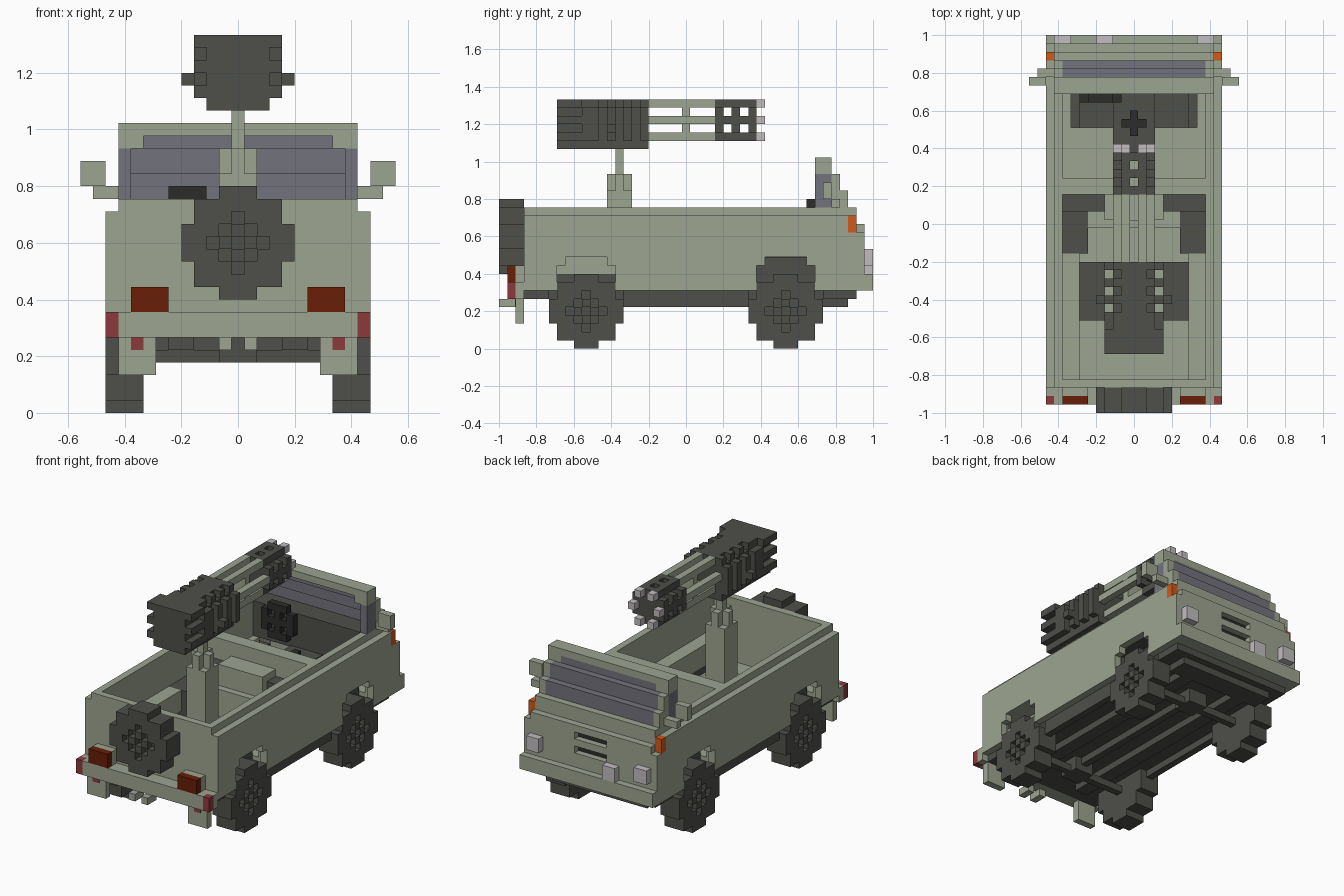
import bpy, bmesh

if "Cube" in bpy.data.objects:
    bpy.data.objects.remove(bpy.data.objects["Cube"], do_unlink=True)

V = 2 / 45  # size of one block


def material(name, r, g, b):
    m = bpy.data.materials.new(name)
    m.use_nodes = True
    m.diffuse_color = (r, g, b, 1)
    bsdf = m.node_tree.nodes["Principled BSDF"]
    bsdf.inputs["Base Color"].default_value = (r, g, b, 1)
    bsdf.inputs["Roughness"].default_value = 0.9
    return m


GREEN = material("army green", 0.34, 0.375, 0.285)
DARK = material("dark grey", 0.077, 0.077, 0.068)
BLACK = material("black", 0.025, 0.025, 0.024)
GLASS = material("tinted glass", 0.17, 0.17, 0.2)
BROWN = material("tail light brown", 0.14, 0.013, 0.002)
RED = material("red", 0.26, 0.042, 0.048)
ORANGE = material("orange", 0.64, 0.1, 0.01)
WHITE = material("pale grey", 0.54, 0.51, 0.53)


def finish(name, mat, bm):
    me = bpy.data.meshes.new(name)
    bm.to_mesh(me)
    bm.free()
    me.materials.append(mat)
    ob = bpy.data.objects.new(name, me)
    bpy.context.collection.objects.link(ob)
    return ob


def part(name, mat, *boxes, mirror=False):
    """Join boxes (x0, x1, y0, y1, z0, z1) in blocks; y counts from the rear."""
    bm = bmesh.new()
    for x0, x1, y0, y1, z0, z1 in boxes:
        for a, b in ((x0, x1), (-x1, -x0)) if mirror else ((x0, x1),):
            vs = bmesh.ops.create_cube(bm, size=1)["verts"]
            for v in vs:
                v.co.x = ((a + b) / 2 + v.co.x * (b - a)) * V
                v.co.y = ((y0 + y1) / 2 + v.co.y * (y1 - y0) - 22.5) * V
                v.co.z = ((z0 + z1) / 2 + v.co.z * (z1 - z0)) * V
    return finish(name, mat, bm)


HALF = [1, 3, 3, 4, 4, 4, 3, 3, 1]  # half width of each wheel row


def wheel(name, place):
    """Blocky wheel, three blocks thick, with a chequered sunken hub outside."""
    cells = set()
    for k in range(3):
        for i in range(-4, 5):
            for j in range(-4, 5):
                hub = abs(i) + abs(j) <= 2 and (i + j) % 2 == 0
                if abs(i) <= HALF[j + 4] and not (k == 2 and hub):
                    cells.add((i, j, k))
    ob = part(name, DARK, *[place(*c) for c in cells])
    # weld the blocks and drop the faces hidden between them
    bm = bmesh.new()
    bm.from_mesh(ob.data)
    bmesh.ops.remove_doubles(bm, verts=bm.verts, dist=V * 0.01)
    seen = {}
    for f in bm.faces:
        key = tuple(round(c / V * 2) for c in f.calc_center_median())
        seen.setdefault(key, []).append(f)
    inner = [f for fs in seen.values() if len(fs) > 1 for f in fs]
    bmesh.ops.delete(bm, geom=inner, context='FACES')
    bm.to_mesh(ob.data)
    bm.free()


# Road wheels and spare
for axle, yc in (("rear", 10), ("front", 34)):
    wheel(axle + "_left_wheel", lambda i, j, k: (7.5 + k, 8.5 + k, yc + i, yc + i + 1, j + 4, j + 5))
    wheel(axle + "_right_wheel", lambda i, j, k: (-8.5 - k, -7.5 - k, yc + i, yc + i + 1, j + 4, j + 5))
wheel("spare_wheel", lambda i, j, k: (i - .5, i + .5, 2 - k, 3 - k, j + 13, j + 14))

# Body sides with stepped wheel arches
side = [(9.5, 10.5, 3, 42, 11, 16), (9.5, 10.5, 42, 43, 11, 14)]
for lo, hi, inset in ((7, 10, 1), (10, 11, 2)):
    for a, b in ((3, 6 + inset), (15 - inset, 30 + inset), (39 - inset, 43)):
        side.append((9.5, 10.5, a, b, lo, hi))
part("body_sides", GREEN, *side, mirror=True)
part("side_rims", GREEN, (8.5, 9.5, 3, 43, 11, 17), (8.5, 9.5, 15, 30, 7, 11),
     (8.5, 9.5, 3, 6, 7, 11), (8.5, 9.5, 39, 43, 7, 11), mirror=True)
part("rear_panel", GREEN, (-8.5, 8.5, 3, 4, 7, 17))
part("cross_beam", GREEN, (-8.5, 8.5, 26, 28, 8, 17))

# Nose with two slots cut through the outer layer
part("front_panel", GREEN, (-8.5, 8.5, 42, 43, 7, 17), (-10.5, 10.5, 43, 44, 9, 11),
     (-10.5, -2.5, 43, 44, 11, 14), (2.5, 10.5, 43, 44, 11, 14),
     (-2.5, 2.5, 43, 44, 12, 13), (-9.5, 9.5, 43, 44, 14, 15))
part("grille_slots", BLACK, (-2.5, 2.5, 43, 43.1, 11, 12), (-2.5, 2.5, 43, 43.1, 13, 14))
part("front_bumper", GREEN, (-10.5, 10.5, 43, 45, 7, 9))
part("turn_signals", ORANGE, (9.5, 10.5, 42, 43, 14, 16), mirror=True)
part("headlights", WHITE, (7.5, 9.5, 44, 45, 10, 12), (-9.5, -7.5, 44, 45, 10, 12),
     (-4.5, -2.5, 44, 45, 9, 11))

# Floor, wheel housings and chassis
strips = [(-6.5, 6.5, 3, 43)]
for a, b in ((3, 6), (15, 30), (39, 43)):
    strips += [(6.5, 9.5, a, b), (-9.5, -6.5, a, b)]
part("floor", GREEN, *[s + (7, 8) for s in strips])
part("chassis_plate", DARK, *[s + (6, 7) for s in strips])
part("rear_wheel_housings", GREEN, (6.5, 7.5, 4, 19, 9, 12), (7.5, 8.5, 4, 19, 11, 12),
     mirror=True)
part("front_wheel_housings", GREEN, (7.5, 8.5, 28, 38, 11, 12), mirror=True)
part("wheel_well_liners", DARK, (6.5, 7.5, 6, 15, 6, 9), (6.5, 7.5, 30, 39, 6, 11),
     (7.5, 9.5, 30, 39, 10.9, 11), mirror=True)
part("chassis_rails", DARK, (3.5, 5.5, 6, 42, 5, 6), (8.5, 9.5, 15, 30, 5, 6), mirror=True)
part("axles", DARK, (-7.5, 7.5, 10, 11, 4, 5), (-7.5, 7.5, 34, 35, 4, 5),
     (-1.5, 1.5, 9, 12, 4, 6), (-1.5, 1.5, 33, 36, 4, 6), (-.5, .5, 12, 33, 5, 6),
     (-7.5, 7.5, 39, 42, 5, 6))

# Rear bumper, lights and tow hooks
part("rear_bumper", GREEN, (-9.5, 9.5, 1, 3, 6, 8))
part("bumper_brackets", GREEN, (6.5, 9.5, 2, 3, 3, 6), (5.5, 8.5, 2, 3, 8, 10), mirror=True)
part("bumper_end_lights", RED, (9.5, 10.5, 1, 2, 6, 8), mirror=True)
part("bumper_ends", GREEN, (9.5, 10.5, 2, 3, 6, 8), mirror=True)
part("tail_lights", BROWN, (5.5, 8.5, 1, 2, 8, 10), mirror=True)
part("reflectors", RED, (7.5, 8.5, 1.9, 2, 5, 6), mirror=True)
part("tow_hooks", GREEN, (.5, 1.5, 0, 2, 5, 6), mirror=True)

# Stepped windscreen and its frame
part("windscreen", GLASS, (-8.5, 8.5, 41, 42, 17, 19), (-8.5, 8.5, 40, 41, 19, 21),
     (-7.5, 7.5, 39, 40, 21, 22))
part("side_windows", GLASS, (8.5, 9.5, 38, 40, 17, 21), mirror=True)
part("windscreen_top", GREEN, (-9.5, 9.5, 38, 40, 22, 23))
part("windscreen_pillars", GREEN, (7.5, 9.5, 38, 40, 21, 22), (8.5, 9.5, 40, 41, 17, 21),
     (8.5, 9.5, 41, 42, 17, 19), mirror=True)
part("mirrors", GREEN, (9.5, 11.5, 40, 41, 17, 18), (10.5, 12.5, 39, 40, 18, 20), mirror=True)

# Cab interior
part("dashboard", DARK, (-8.5, 8.5, 38, 42, 12, 17))
part("footwell", DARK, (-7.5, 7.5, 34, 38, 8, 8.5))
part("cab_seat_base", GREEN, (-6.5, 6.5, 28, 34, 8, 11), (-7.5, 7.5, 28, 34, 11, 12))
part("console", DARK, (-2.5, 2.5, 31, 38, 8, 12.2))
part("gear_lever", BLACK, (-.5, .5, 33, 36, 12.2, 13), (-1.5, 1.5, 34, 35, 12.2, 13))
part("steering_wheel", BLACK, (-5.5, -2.5, 37, 38, 17, 18), (-5.5, -2.5, 37, 38, 13, 14),
     (-6.5, -5.5, 37, 38, 14, 17), (-2.5, -1.5, 37, 38, 14, 17),
     (-4.5, -3.5, 37, 38, 14, 17), (-5.5, -2.5, 37, 38, 15, 16))

# Rear bay
part("bay_seats", DARK, (5.5, 8.5, 19, 26, 8, 12), (3.5, 8.5, 24, 26, 12, 14), mirror=True)
part("bay_box", GREEN, (-5.5, 5.5, 22, 26, 8, 12), (-3.5, 3.5, 23, 26, 12, 15))
part("bay_mats", DARK, (2.5, 6.5, 11, 18, 8, 8.2), mirror=True)

# Gun pedestal
part("pedestal", GREEN, (-3.5, 3.5, 11, 18, 8, 9), (-2.5, 2.5, 12, 17, 9, 11),
     (-1.5, 1.5, 13, 16, 11, 19), (-.5, .5, 13, 16, 19, 21), (-1.5, 1.5, 14, 15, 19, 21),
     (-.5, .5, 14, 15, 21, 24))

# Multi-barrel gun
part("gun_body", DARK, (-2.5, 2.5, 7, 18, 24, 29), (-1.5, 1.5, 10, 18, 29, 30),
     (-2.5, 2.5, 7, 10, 29, 30))
part("gun_rear_plates", DARK, *[(-3.5, 3.5, 7, 10, z, z + 1) for z in (25, 27, 29)])
ribs = [(10, 12), (13, 14), (15, 16), (17, 18)]
part("gun_ribs", DARK, *[(-3.5, 3.5, a, b, 25, 29) for a, b in ribs],
     *[(-2.5, 2.5, a, b, 29, 30) for a, b in ribs])
part("gun_handles", DARK, (3.5, 4.5, 13, 14, 26, 27), mirror=True)
ring = [(.5, 1.5, 25), (1.5, 2.5, 27), (.5, 1.5, 29)]
for name, mat, y0, y1 in (("barrels", GREEN, 18, 26), ("barrel_sleeves", DARK, 26, 31),
                          ("muzzles", WHITE, 31, 32)):
    part(name, mat, *[(a, b, y0, y1, z, z + 1) for a, b, z in ring], mirror=True)
part("barrel_spacer", GREEN, (-1.5, 1.5, 22, 23, 26, 29))
part("barrel_rings", DARK, *[(-2.5, 2.5, y, y + 1, 26, 29) for y in (26, 28, 30)],
     *[(-1.5, 1.5, y, y + 1, 25, 30) for y in (26, 28, 30)])
